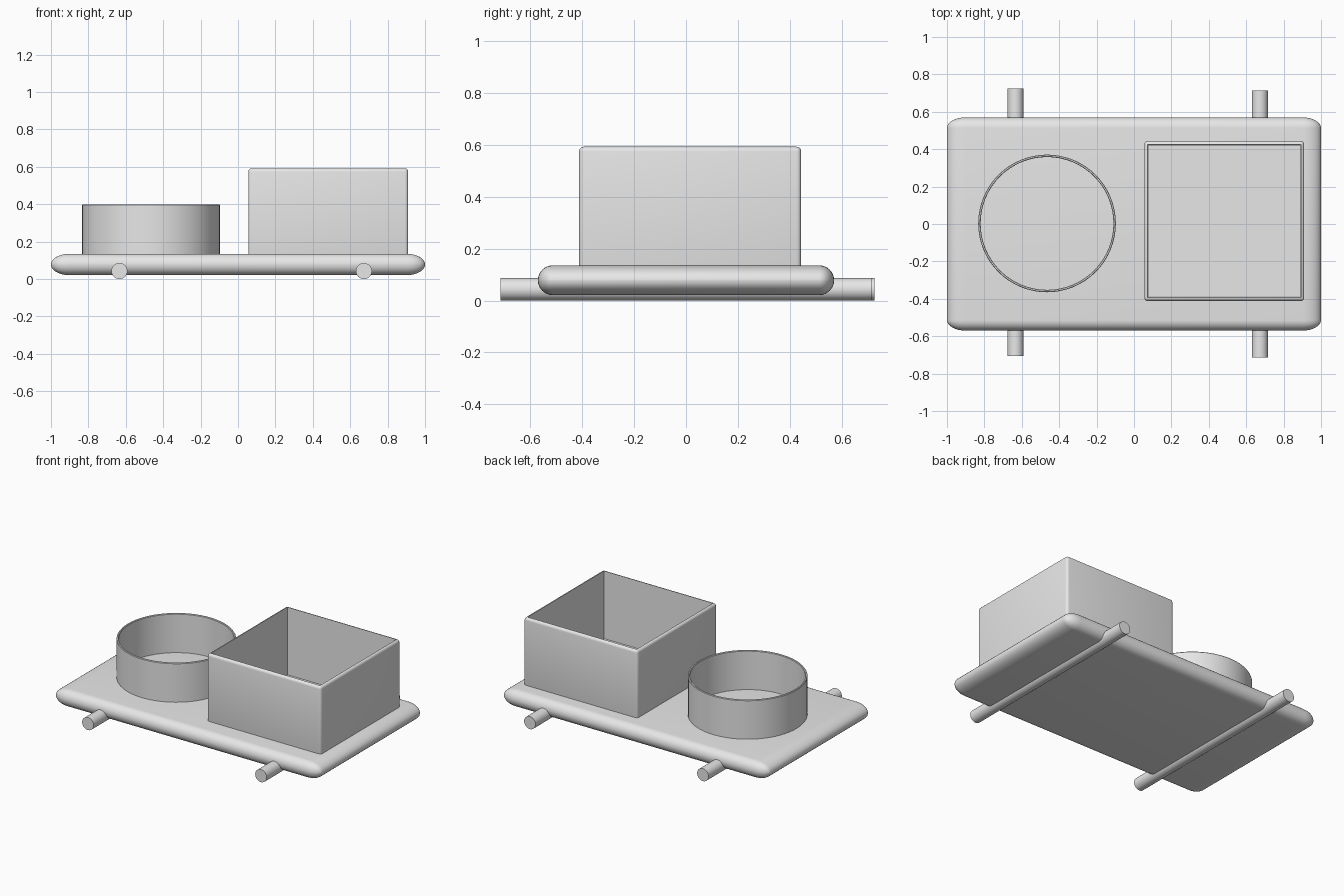
import bpy, bmesh, math
from mathutils import Matrix

cube = bpy.data.objects.get("Cube")
if cube:
    bpy.data.objects.remove(cube, do_unlink=True)

GREY = (0.8, 0.8, 0.8, 1)
grey = bpy.data.materials.new("plain_grey")
grey.use_nodes = True
grey.diffuse_color = GREY
grey.node_tree.nodes["Principled BSDF"].inputs["Base Color"].default_value = GREY


def finish(name, bm, angle=30):
    """Turn a bmesh into a smooth-shaded object with sharp edges kept."""
    bmesh.ops.recalc_face_normals(bm, faces=bm.faces)
    mesh = bpy.data.meshes.new(name)
    bm.to_mesh(mesh)
    bm.free()
    mesh.materials.append(grey)
    obj = bpy.data.objects.new(name, mesh)
    bpy.context.collection.objects.link(obj)
    bpy.ops.object.select_all(action='DESELECT')
    obj.select_set(True)
    bpy.context.view_layer.objects.active = obj
    bpy.ops.object.shade_smooth_by_angle(angle=math.radians(angle))
    return obj


def block(size, center):
    bm = bmesh.new()
    bmesh.ops.create_cube(bm, size=1, matrix=Matrix.Translation(center) @ Matrix.Diagonal((*size, 1)))
    return bm


# Base plate: fully rounded rim, stretched along its length
STRETCH = 1.74
bm = block((2 / STRETCH, 1.14, 0.114), (0, 0, 0.078))
bmesh.ops.bevel(bm, geom=bm.edges[:], offset=0.0565, segments=8, profile=0.5, affect='EDGES')
bmesh.ops.scale(bm, vec=(STRETCH, 1, 1), verts=bm.verts)
finish("base_plate", bm)

# Square tub: rounded outside, straight walls inside
WALL = 0.026
bm = block((0.855, 0.855, 0.482), (0.4825, 0.016, 0.351))
bmesh.ops.bevel(bm, geom=bm.edges[:], offset=0.018, segments=4, profile=0.5, affect='EDGES')
top = max(bm.faces, key=lambda f: f.calc_center_median().z)
bmesh.ops.inset_region(bm, faces=[top], thickness=WALL - 0.018)
bmesh.ops.translate(bm, verts=top.verts, vec=(0, 0, -0.456))
finish("square_tub", bm)

# Round tub: a thin lathed wall standing on the plate
PROFILE = [(0.368, 0.11), (0.368, 0.396), (0.365, 0.4), (0.358, 0.4), (0.355, 0.396), (0.355, 0.11)]
bm = bmesh.new()
ring = [bm.verts.new((r, 0, z)) for r, z in PROFILE]
edges = [bm.edges.new((a, b)) for a, b in zip(ring, ring[1:] + ring[:1])]
bmesh.ops.spin(bm, geom=ring + edges, cent=(0, 0, 0), axis=(0, 0, 1), angle=math.tau, steps=64)
bmesh.ops.remove_doubles(bm, verts=bm.verts, dist=0.0001)
bmesh.ops.translate(bm, verts=bm.verts, vec=(-0.465, 0.003, 0))
finish("round_tub", bm)

# Axle rods running across under the plate
for name, x, y in (("right_axle", -0.634, 0.01), ("left_axle", 0.673, 0)):
    bm = bmesh.new()
    place = Matrix.Translation((x, y, 0.043)) @ Matrix.Rotation(math.pi / 2, 4, 'X')
    bmesh.ops.create_cone(bm, cap_ends=True, segments=32, radius1=0.043, radius2=0.043,
                          depth=1.43, matrix=place)
    finish(name, bm)
